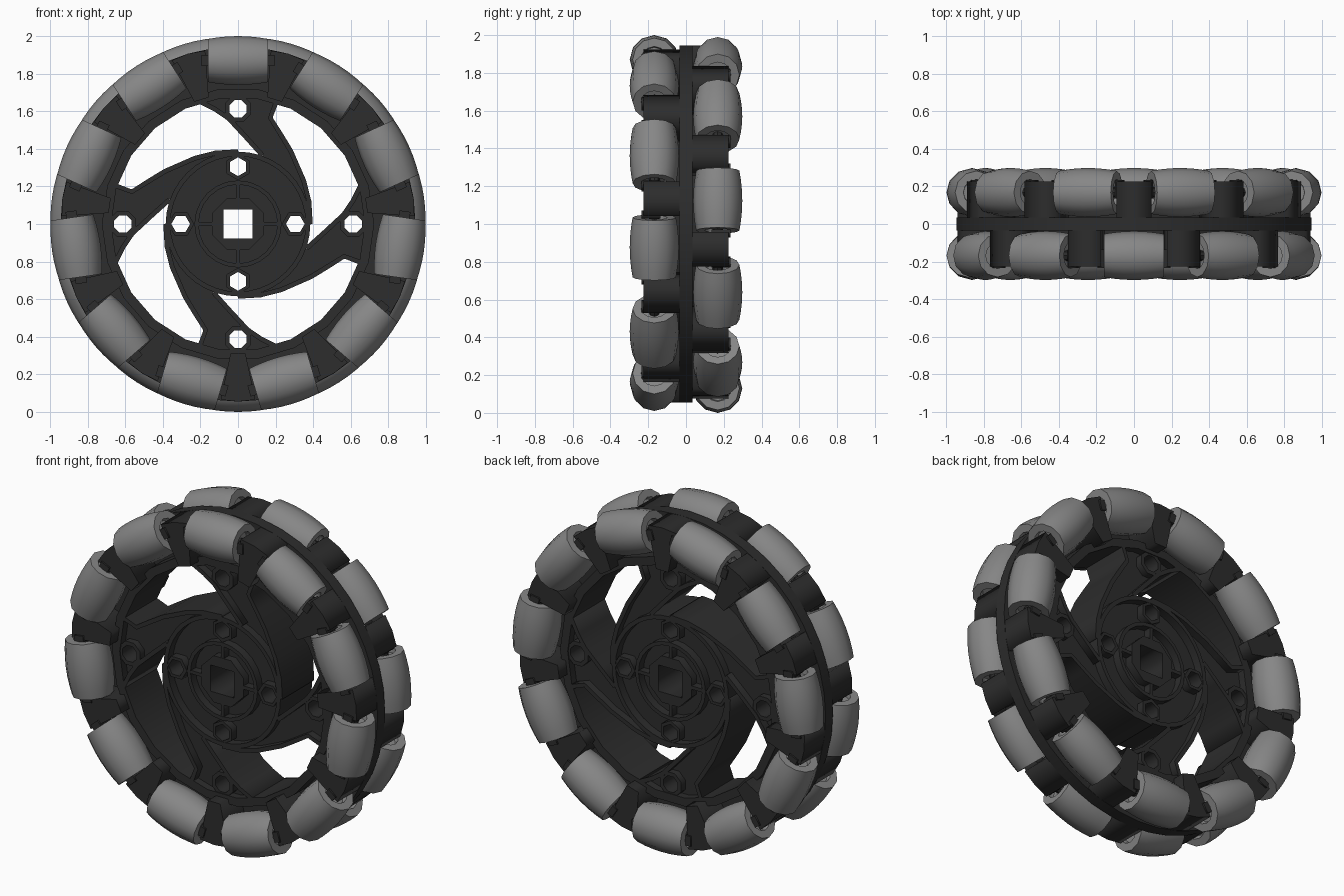
import bpy, bmesh
from math import sin, cos, pi, radians
from mathutils import Matrix, Vector

if "Cube" in bpy.data.objects:
    bpy.data.objects.remove(bpy.data.objects["Cube"])

N = 11                      # rollers per row
STEP = 2 * pi / N
ROW_Y, ROLL_R = 0.168, 0.87


def material(name, v):
    m = bpy.data.materials.new(name)
    m.diffuse_color = (v, v, v, 1)
    m.use_nodes = True
    m.node_tree.nodes["Principled BSDF"].inputs["Base Color"].default_value = m.diffuse_color
    return m


DARK = material("dark_plastic", 0.026)
GREY = material("grey_rubber", 0.24)


def circle(r, n, cx=0, cy=0, phase=0):
    return [(cx + r * cos(phase + 2 * pi * i / n), cy + r * sin(phase + 2 * pi * i / n)) for i in range(n)]


def arc(r, a0, a1, n):
    return [(r * cos(radians(a0 + (a1 - a0) * i / n)), r * sin(radians(a0 + (a1 - a0) * i / n))) for i in range(n + 1)]


def ribbon(path, w):
    """Closed outline of constant width around an open path."""
    pts = [Vector(p) for p in path]
    a, b = [], []
    for i, p in enumerate(pts):
        d = (pts[min(i + 1, len(pts) - 1)] - pts[max(i - 1, 0)]).normalized()
        n = Vector((-d.y, d.x)) * w / 2
        a.append(tuple(p + n))
        b.append(tuple(p - n))
    return a + b[::-1]


def plate(loops, half, y=0.0):
    """Mesh of x/z outlines (inner loops become holes), thick along y."""
    cu = bpy.data.curves.new("outline", 'CURVE')
    cu.dimensions, cu.fill_mode, cu.extrude = '2D', 'BOTH', half
    for loop in loops:
        s = cu.splines.new('POLY')
        s.points.add(len(loop) - 1)
        for p, c in zip(s.points, loop):
            p.co = (c[0], c[1], 0, 1)
        s.use_cyclic_u = True
    ob = bpy.data.objects.new("outline", cu)
    bpy.context.collection.objects.link(ob)
    dg = bpy.context.evaluated_depsgraph_get()
    me = bpy.data.meshes.new_from_object(ob.evaluated_get(dg))
    bpy.data.objects.remove(ob)
    me.transform(Matrix.Translation((0, y, 0)) @ Matrix.Rotation(pi / 2, 4, 'X'))
    me.materials.clear()
    me.materials.append(DARK)
    return me


def lathe(profile, n, mat):
    """Solid of revolution about local x from (x, radius) points."""
    bm = bmesh.new()
    rings = [[bm.verts.new((x, r * sin(2 * pi * i / n), r * cos(2 * pi * i / n))) for i in range(n)]
             for x, r in profile]
    for p, q in zip(rings, rings[1:]):
        for i in range(n):
            bm.faces.new((p[i], p[(i + 1) % n], q[(i + 1) % n], q[i]))
    bm.faces.new(rings[0])
    bm.faces.new(rings[-1])
    bmesh.ops.recalc_face_normals(bm, faces=bm.faces)
    me = bpy.data.meshes.new("lathe")
    bm.to_mesh(me)
    bm.free()
    me.materials.append(mat)
    return me


def place(name, me, ang=0.0, r=0.0, y=0.0):
    ob = bpy.data.objects.new(name, me)
    ob.location = (r * sin(ang), y, 1 + r * cos(ang))
    ob.rotation_euler = (0, ang, 0)
    bpy.context.collection.objects.link(ob)
    return ob


# Rim: inner drum and thin flange between the two roller rows
place("rim_drum", plate([circle(0.725, 22), circle(0.675, 22)], 0.15))
place("rim_flange", plate([circle(0.945, 44), circle(0.70, 44)], 0.035))

# Rollers, axles, clips and the tapered blocks between rollers
barrel = [(x, 0.13 - 0.6 * x * x) for x in (-0.16, -0.11, -0.055, 0, 0.055, 0.11, 0.16)]
roller_mesh = lathe([(-0.13, 0.065), (-0.16, 0.07)] + barrel + [(0.16, 0.07), (0.13, 0.065)], 12, GREY)
axle_mesh = lathe([(-0.21, 0.028), (0.21, 0.028)], 8, DARK)
clip_loop = [(-0.018, -0.03), (0.018, -0.03), (0.018, 0.03), (-0.018, 0.03)]
clip_mesh = plate([clip_loop], 0.05)
block_loop = [(-0.04, 0.69), (0.04, 0.69), (0.092, 0.935), (0, 0.945), (-0.092, 0.935)]
rollers = []
for row, y, start in (("front", -ROW_Y, 0), ("back", ROW_Y, STEP / 2)):
    block_mesh = plate([block_loop], 0.1125, 0.1125 if y > 0 else -0.1125)
    for k in range(N):
        a = start + k * STEP
        rollers.append(place(f"{row}_roller", roller_mesh, a, ROLL_R, y))
        place(f"{row}_axle", axle_mesh, a, ROLL_R, y)
        place(f"{row}_block", block_mesh, a + STEP / 2)
        for s in (-1, 1):
            clip = place(f"{row}_clip", clip_mesh, a, ROLL_R, y * 1.1)
            clip.location += Vector((cos(a), 0, -sin(a))) * 0.176 * s

# Four swept spokes: recessed web, raised edge ribs, bolt boss
left = [(-0.21, 0.655), (-0.12, 0.61), (-0.05, 0.562), (0.04, 0.465), (0.13, 0.365)]
right = [(0.385, 0.0), (0.378, 0.12), (0.35, 0.23), (0.28, 0.39), (0.225, 0.48), (0.172, 0.565), (0.205, 0.655)]
outline = left + arc(0.362, 70, 2, 8) + right + arc(0.69, 74, 106, 4)
web = plate([outline, circle(0.05, 8, 0, 0.613, pi / 8)], 0.105)
ribs = [plate([ribbon(p, 0.025)], 0.15) for p in (left, right)]
boss = plate([circle(0.075, 8, 0, 0.613, pi / 8), circle(0.05, 8, 0, 0.613, pi / 8)], 0.145)
for k in range(4):
    a = k * pi / 2
    place("spoke_web", web, a)
    place("spoke_boss", boss, a)
    for m in ribs:
        place("spoke_rib", m, a)

# Hub: pierced disc, outer wall, core rings, bolt bosses and radial ribs
square = [(-0.078, -0.078), (0.078, -0.078), (0.078, 0.078), (-0.078, 0.078)]
bolts = [circle(0.05, 6, 0.305 * cos(k * pi / 2), 0.305 * sin(k * pi / 2), k * pi / 2) for k in range(4)]
place("hub_disc", plate([circle(0.375, 40), square] + bolts, 0.1))
place("hub_wall", plate([circle(0.385, 40), circle(0.36, 40)], 0.15))
place("hub_core_ring", plate([circle(0.232, 24), circle(0.21, 24)], 0.148))
place("hub_square_boss", plate([circle(0.15, 8, 0, 0, pi / 8), square], 0.148))
bolt_boss = plate([circle(0.07, 6, 0, 0.303, pi / 2), circle(0.05, 6, 0, 0.305, pi / 2)], 0.148)
hub_rib = plate([ribbon([(0, 0.13), (0, 0.215)], 0.02)], 0.146)
for k in range(4):
    a = k * pi / 2
    place("hub_bolt_boss", bolt_boss, a)
    place("hub_rib", hub_rib, a)

# Smooth shading on the rubber barrels only
bpy.ops.object.select_all(action='DESELECT')
rollers[0].select_set(True)
bpy.context.view_layer.objects.active = rollers[0]
bpy.ops.object.shade_smooth_by_angle(angle=radians(35))
